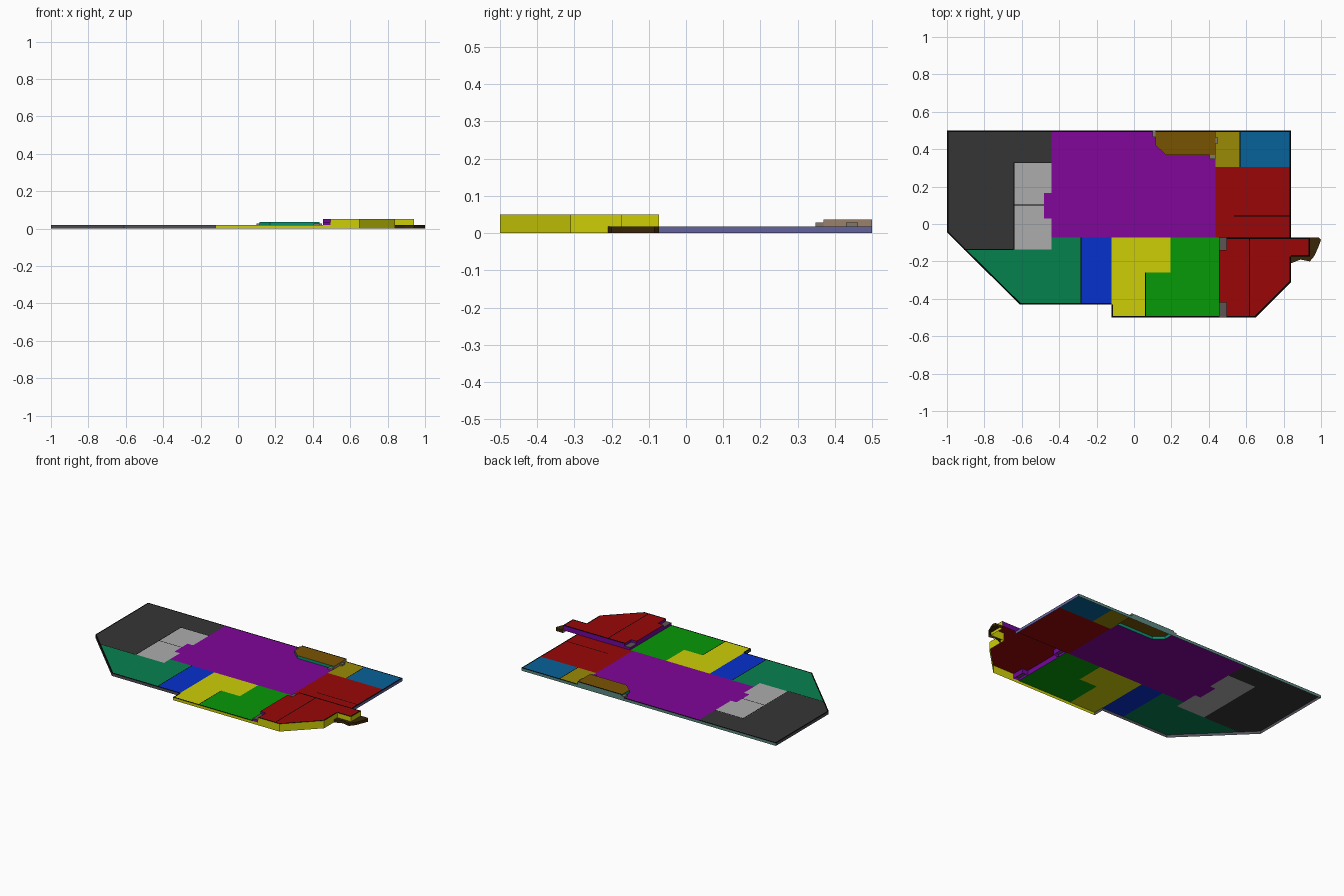
import bpy, bmesh
from mathutils import Vector

if "Cube" in bpy.data.objects:
    bpy.data.objects.remove(bpy.data.objects["Cube"])

BASE, MID, HIGH = 0.018, 0.036, 0.05


def material(hexcol):
    m = bpy.data.materials.get(hexcol)
    if not m:
        m = bpy.data.materials.new(hexcol)
        rgb = [(int(hexcol[i:i + 2], 16) / 255) ** 2.2 for i in (0, 2, 4)]
        m.diffuse_color = (*rgb, 1)
        m.use_nodes = True
        m.node_tree.nodes["Principled BSDF"].inputs["Base Color"].default_value = m.diffuse_color
    return m


def make(name, polys, color):
    bm = bmesh.new()
    for p in polys:
        bm.faces.new([bm.verts.new(v) for v in p])
    me = bpy.data.meshes.new(name)
    bm.to_mesh(me)
    bm.free()
    me.materials.append(material(color))
    ob = bpy.data.objects.new(name, me)
    bpy.context.collection.objects.link(ob)
    return ob


def plate(name, pts, z, color):
    area = sum(a[0] * b[1] - b[0] * a[1] for a, b in zip(pts, pts[1:] + pts[:1]))
    if area < 0:
        pts = pts[::-1]
    make(name, [[(x, y, z) for x, y in pts]], color)


def rect(x0, y0, x1, y1):
    return [(x0, y0), (x1, y0), (x1, y1), (x0, y1)]


def wall(name, path, z0, z1, color):
    # outward side is on the right of the path direction
    make(name, [[(*a, z0), (*b, z0), (*b, z1), (*a, z1)] for a, b in zip(path, path[1:])], color)


def strip(name, path, z, width=0.008):
    polys = []
    for a, b in zip(path, path[1:]):
        a, b = Vector(a), Vector(b)
        d = (b - a).normalized()
        n = Vector((-d.y, d.x)) * width   # inward side of a counter-clockwise path
        polys.append([(*p, z + 0.0006) for p in (a, b, b + n, a + n)])
    make(name, polys, "080808")


# Room floors on the lower level
alcove = [(-.44, .03), (-.48, .03), (-.48, .165), (-.44, .165)]
brown = [(.115, .5), (.115, .42), (.17, .37), (.405, .37), (.435, .37), (.435, .5)]
plate("corner_room", [(-1, .5), (-1, -.045), (-.91, -.135), (-.645, -.135), (-.645, .5)], BASE, "383838")
plate("upper_closet", rect(-.645, .33, -.44, .5), BASE, "383838")
plate("pale_rooms", [(-.645, -.135), (-.44, -.135)] + alcove + [(-.44, .33), (-.645, .33)], BASE, "ABABAB")
plate("main_hall", [(-.44, -.073), (.435, -.073)] + brown[:5][::-1]
      + [(.115, .5), (-.44, .5)] + alcove[::-1], BASE, "800E98")
plate("angled_room", [(-.91, -.135), (-.61, -.43), (-.28, -.43), (-.28, -.073),
                      (-.44, -.073), (-.44, -.135)], BASE, "0F8050")
plate("blue_room", rect(-.28, -.43, -.12, -.073), BASE, "0F34CC")
plate("yellow_room", [(-.12, -.5), (.065, -.5), (.065, -.26), (.195, -.26),
                      (.195, -.073), (-.12, -.073)], BASE, "CCCC10")
plate("green_room", [(.065, -.5), (.455, -.5), (.455, -.073), (.195, -.073),
                     (.195, -.26), (.065, -.26)], BASE, "0F9810")
plate("red_room", rect(.435, -.073, .84, .305), BASE, "980F10")
plate("olive_room", rect(.435, .305, .57, .5), BASE, "98880F")
plate("back_corner_room", rect(.57, .305, .84, .5), BASE, "0F6298")

# Raised brown platform with its steps
plate("brown_platform", brown, MID, "78540A")
wall("brown_platform_front", brown[:5], BASE, MID, "109070")
wall("brown_platform_side", brown[4:], BASE, MID, "98806C")
for i, (x0, y0, x1, y1) in enumerate([(.098, .465, .115, .5), (.405, .348, .435, .37),
                                      (.435, .43, .45, .462)]):
    r = rect(x0, y0, x1, y1)
    plate(f"platform_step_{i}", r, .028, "80786C")
    wall(f"platform_step_wall_{i}", r + r[:1], BASE, .028, "80786C")

# Raised red wing, notched for steps at its inner corners
outer = [(.455, -.5), (.65, -.5), (.84, -.31), (.84, -.175), (.94, -.175), (.94, -.073)]
inner = [(.94, -.073), (.495, -.073), (.495, -.14), (.455, -.14),
         (.455, -.42), (.495, -.42), (.495, -.5)]
plate("red_wing", outer[1:] + inner[1:], HIGH, "980F10")
wall("red_wing_front", [(.495, -.5)] + outer[1:], 0, HIGH, "CCCC10")
wall("red_wing_inner", inner, BASE, HIGH, "70109A")
for i, (y0, y1) in enumerate([(-.14, -.073), (-.5, -.42)]):
    r = rect(.455, y0, .495, y1)
    plate(f"wing_step_{i}", r, .034, "5C5454")
    wall(f"wing_step_wall_{i}", r + r[:1], BASE, .034, "70109A")

# Low curved porch at the right tip
porch = [(.84, -.175), (.84, -.21), (.89, -.19), (.94, -.2), (.965, -.17), (.985, -.125),
         (1, -.085), (.99, -.073), (.94, -.073)]
plate("porch", porch + [(.94, -.175)], BASE, "3C2A10")
wall("porch_wall", porch, 0, BASE, "3C2A10")

# Outer walls, open underneath
left = [(-1, .5), (-1, -.045), (-.61, -.43), (-.12, -.43), (-.12, -.5)]
wall("left_walls", left, 0, BASE, "505058")
wall("front_wall", [(-.12, -.5), (.495, -.5)], 0, BASE, "CCCC10")
wall("right_wall", [(.84, -.073), (.84, .5)], 0, BASE, "62649C")
wall("back_wall_right", [(.84, .5), (.435, .5)], 0, BASE, "5C8880")
wall("back_wall_platform", [(.435, .5), (.115, .5)], 0, MID, "5C8880")
wall("back_wall_left", [(.115, .5), (-1, .5)], 0, BASE, "5C8880")

# Dark outlines and room dividers
strip("base_rim", left + [(.455, -.5)], BASE)
strip("back_rim", [(.84, -.073), (.84, .5), (.435, .5)], BASE)
strip("back_left_rim", [(.115, .5), (-1, .5)], BASE)
strip("platform_rim", [(.435, .5), (.115, .5)], MID)
strip("wing_rim", [(.495, -.5)] + outer[1:] + [(.495, -.073)], HIGH)
dividers = [[(-.645, .1), (-.48, .1)], [(-.645, .33), (-.645, -.135)], [(-.44, .33), (-.645, .33)],
            [(.535, .04), (.84, .04)], [(.57, .305), (.57, .5)], [(.065, -.5), (.065, -.26)],
            [(-.645, -.135), (-.91, -.135)], [(-.28, -.43), (-.28, -.073)]]
for i, d in enumerate(dividers):
    strip(f"divider_{i}", d, BASE, .005)
strip("wing_divider", [(.62, -.5), (.62, -.073)], HIGH, .005)
